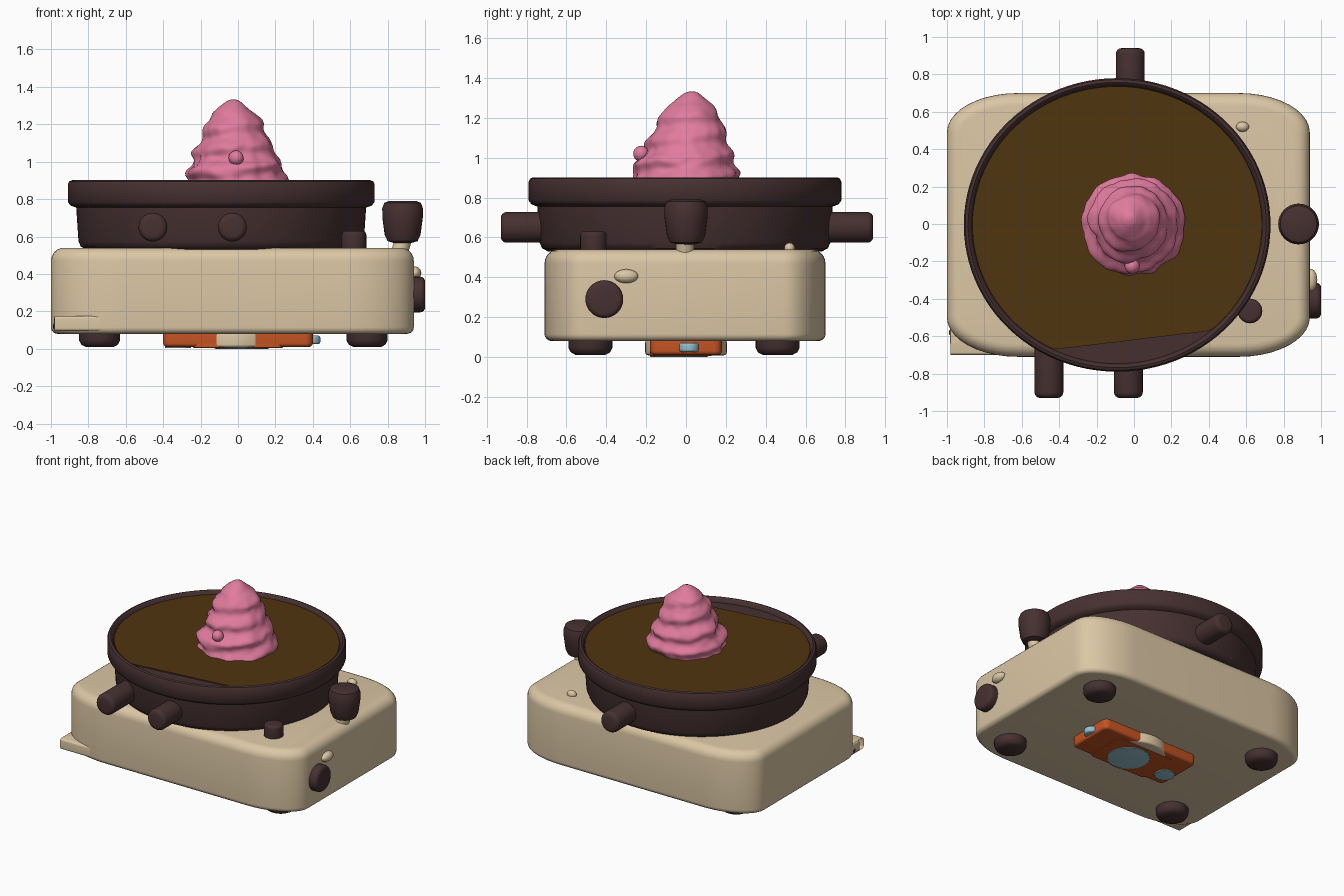
import bpy, bmesh, math
from mathutils import Vector, noise

if "Cube" in bpy.data.objects:
    bpy.data.objects.remove(bpy.data.objects["Cube"])

def material(name, col):
    m = bpy.data.materials.new(name)
    m.diffuse_color = (*col, 1)
    m.use_nodes = True
    m.node_tree.nodes["Principled BSDF"].inputs["Base Color"].default_value = m.diffuse_color
    return m

CREAM = material("cream", (0.71, 0.57, 0.375))
DARK = material("dark brown", (0.062, 0.030, 0.031))
BROWN = material("liquid brown", (0.078, 0.035, 0.005))
PINK = material("pink", (0.75, 0.20, 0.34))
ORANGE = material("orange", (0.55, 0.088, 0.016))
BLUE = material("light blue", (0.31, 0.53, 0.62))

def loft(name, rings, mat, angle=40):
    """Skin a stack of equal-length point rings and cap both ends."""
    bm = bmesh.new()
    vs = [[bm.verts.new(p) for p in ring] for ring in rings]
    n = len(vs[0])
    for a, b in zip(vs, vs[1:]):
        for i in range(n):
            j = (i + 1) % n
            bm.faces.new((a[i], a[j], b[j], b[i]))
    bm.faces.new(vs[0][::-1])
    bm.faces.new(vs[-1])
    bmesh.ops.recalc_face_normals(bm, faces=bm.faces)
    me = bpy.data.meshes.new(name)
    bm.to_mesh(me)
    bm.free()
    me.materials.append(mat)
    me.shade_smooth()
    me.set_sharp_from_angle(angle=math.radians(angle))
    ob = bpy.data.objects.new(name, me)
    bpy.context.collection.objects.link(ob)
    return ob

def lathe(name, prof, loc, mat, axis=(0, 0, 1), n=40, sy=1.0, angle=40):
    """Revolve (radius, height) pairs about an axis through loc."""
    q = Vector((0, 0, 1)).rotation_difference(Vector(axis))
    rings = []
    for r, h in prof:
        rings.append([q @ Vector((r * math.cos(t), r * sy * math.sin(t), h)) + Vector(loc)
                      for t in (2 * math.pi * i / n for i in range(n))])
    return loft(name, rings, mat, angle)

def rounded(r, length, b):
    """Profile of a cylinder with rounded ends."""
    k = [b * (1 - math.cos(math.pi / 8 * i)) for i in range(5)]
    s = [b * math.sin(math.pi / 8 * i) for i in range(5)]
    low = [(r - b + s[i], k[i]) for i in range(5)]
    return low + [(a, length - h) for a, h in low[::-1]]

def slab(name, x0, x1, y0, y1, z0, z1, ax, ay, bt, bb, mat, steps=10):
    """Rounded-corner slab with soft top (bt) and bottom (bb) edges."""
    def ring(inset, z):
        pts = []
        for q, (cx, cy) in enumerate([(x1 - ax, y1 - ay), (x0 + ax, y1 - ay),
                                      (x0 + ax, y0 + ay), (x1 - ax, y0 + ay)]):
            for i in range(steps + 1):
                t = math.pi / 2 * (q + i / steps)
                pts.append((cx + (ax - inset) * math.cos(t), cy + (ay - inset) * math.sin(t), z))
        return pts
    arc = [math.pi / 2 * i / 6 for i in range(7)]
    rings = [ring(bb * (1 - math.sin(t)), z0 + bb * (1 - math.cos(t))) for t in arc]
    rings += [ring(bt * (1 - math.cos(t)), z1 - bt * (1 - math.sin(t))) for t in arc]
    return loft(name, rings, mat)

# Cream base with raised corner panel
slab("base", -1.0, 0.94, -0.71, 0.70, 0.08, 0.54, 0.38, 0.21, 0.07, 0.035, CREAM)
slab("corner_panel", -0.985, -0.64, -0.70, -0.45, 0.095, 0.175, 0.34, 0.19, 0.015, 0.015, CREAM)

# Feet
for x in (-0.74, 0.69):
    for y in (-0.48, 0.46):
        lathe("foot", [(0.075, 0.01), (0.098, 0.022), (0.11, 0.045), (0.11, 0.1)], (x, y, 0), DARK, n=32)

# Pot with thick rim, slightly oval
C, SY = (-0.09, -0.005, 0), 0.957
lathe("pot", [(0.72, 0.53), (0.75, 0.545), (0.763, 0.575), (0.775, 0.755), (0.805, 0.765),
              (0.82, 0.785), (0.82, 0.88), (0.812, 0.895), (0.797, 0.901), (0.784, 0.893),
              (0.775, 0.866)], C, DARK, n=96, sy=SY)

# Liquid surface, cut short along the front so the dark inside shows
outline = []
for i in range(96):
    t = 2 * math.pi * i / 96
    x = C[0] + 0.774 * math.cos(t)
    outline.append((x, max(C[1] + 0.774 * SY * math.sin(t), -0.62 + 0.12 * x)))
loft("liquid", [[(x, y, z) for x, y in outline] for z in (0.867, 0.875)], BROWN)

# Lumpy pink swirl
env = [(0.86, 0.262), (0.93, 0.262), (1.0, 0.235), (1.1, 0.19), (1.2, 0.155), (1.26, 0.115),
       (1.30, 0.068), (1.325, 0.035), (1.333, 0.012)]
def radius(z):
    for (za, ra), (zb, rb) in zip(env, env[1:]):
        if z <= zb:
            return ra + (rb - ra) * (z - za) / (zb - za)
    return env[-1][1]
rings = []
N, M = 72, 56
for k in range(M + 1):
    s = k / M
    z = 0.86 + 0.473 * (1 - (1 - s) ** 1.35)
    u = (z - 0.86) / 0.473
    ring = []
    for i in range(N):
        t = 2 * math.pi * i / N
        r = radius(z) * (1 + 0.05 * math.sin(2 * math.pi * 4.2 * u - t))
        p = Vector((r * math.cos(t), r * math.sin(t), z))
        r *= 1 + 0.10 * noise.noise(p * 9) + 0.04 * noise.noise(p * 20)
        ring.append((-0.005 - 0.02 * u + r * math.cos(t), -0.005 + 0.035 * u + r * math.sin(t), z))
    rings.append(ring)
loft("pink_swirl", rings, PINK, angle=70)

def ball(name, loc, size, mat):
    """Ellipsoid nub."""
    prof = [(max(math.sin(math.pi * i / 12), 0.02), -math.cos(math.pi * i / 12)) for i in range(13)]
    ob = lathe(name, prof, (0, 0, 0), mat, n=24, angle=60)
    for v in ob.data.vertices:
        v.co = Vector(a * b + c for a, b, c in zip(v.co, size, loc))

ball("swirl_bead", (-0.01, -0.225, 1.02), (0.04, 0.04, 0.04), PINK)

# Pot handles: two in front, one at the back
for x, d, y in ((-0.455, -1, -0.93), (-0.03, -1, -0.93), (-0.02, 1, 0.94)):
    lathe("pot_handle", rounded(0.077, 0.38, 0.03), (x, y, 0.65), DARK, axis=(0, -d, 0), n=32)

# Lever with dark knob on the right
stalk = Vector((0.06, 0, 0.2))
lathe("lever_stalk", [(0.055, 0), (0.045, 0.1), (0.045, 0.2)], (0.835, -0.005, 0.42), CREAM,
      axis=stalk.normalized(), n=24)
lathe("lever_knob", [(0.045, 0.565), (0.08, 0.575), (0.096, 0.61), (0.108, 0.70), (0.109, 0.75),
                     (0.098, 0.78), (0.075, 0.789)], (0.88, 0, 0), DARK, n=32)

# Small controls on top and side
lathe("top_button", rounded(0.066, 0.12, 0.02), (0.62, -0.465, 0.51), DARK, n=28)
lathe("side_dial", rounded(0.095, 0.09, 0.025), (0.91, -0.41, 0.29), DARK, axis=(1, 0, 0), n=32)
ball("side_nub", (0.945, -0.30, 0.405), (0.035, 0.06, 0.035), CREAM)
ball("top_nub", (0.58, 0.52, 0.545), (0.035, 0.027, 0.028), CREAM)
ball("back_corner_nub", (-0.965, -0.58, 0.12), (0.025, 0.025, 0.025), DARK)

# Underside plate: orange bar, cream hub and blue discs
slab("underside_bar", -0.40, 0.40, -0.18, 0.18, 0.01, 0.09, 0.04, 0.04, 0.01, 0.02, ORANGE, 5)
lathe("underside_hub", rounded(0.22, 0.08, 0.015), (-0.01, 0.0, 0.008), CREAM, n=48, sy=0.93)
# orange covers the front part of the hub beneath
slab("underside_cover", -0.24, 0.24, -0.18, 0.13, 0.005, 0.03, 0.03, 0.03, 0.003, 0.003, ORANGE, 5)
lathe("underside_disc", rounded(0.145, 0.03, 0.004), (0.02, -0.035, 0.0), BLUE, n=40)
lathe("underside_small_disc", rounded(0.07, 0.03, 0.004), (-0.32, -0.06, 0.003), BLUE, n=28)
lathe("underside_end_knob", rounded(0.05, 0.045, 0.012), (0.39, 0.015, 0.025), BLUE, n=28)
